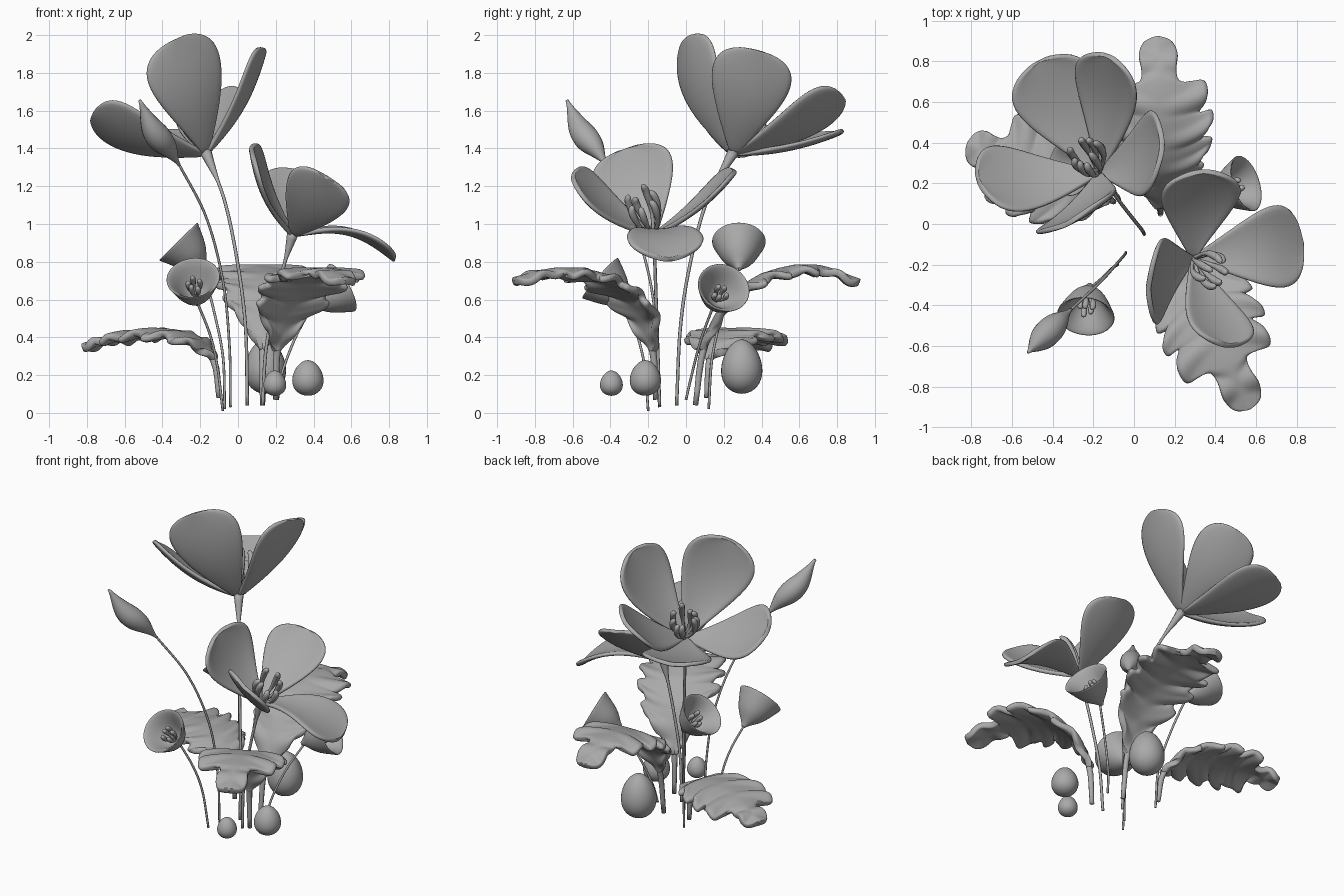
import bpy, bmesh, math, random
from mathutils import Vector, Matrix

if "Cube" in bpy.data.objects:
    bpy.data.objects.remove(bpy.data.objects["Cube"])
random.seed(4)

GREY = bpy.data.materials.new("soft_grey")
GREY.use_nodes = True
GREY.diffuse_color = (0.4, 0.4, 0.4, 1)
GREY.node_tree.nodes["Principled BSDF"].inputs["Base Color"].default_value = (0.4, 0.4, 0.4, 1)


def finish(name, bm, thick=0, levels=0):
    """Turn a bmesh into a smooth object, optionally thickened and subdivided."""
    bmesh.ops.remove_doubles(bm, verts=bm.verts, dist=0.0004)
    bmesh.ops.recalc_face_normals(bm, faces=bm.faces)
    for f in bm.faces:
        f.smooth = True
    me = bpy.data.meshes.new(name)
    bm.to_mesh(me)
    bm.free()
    me.materials.append(GREY)
    ob = bpy.data.objects.new(name, me)
    bpy.context.collection.objects.link(ob)
    if thick:
        m = ob.modifiers.new("thickness", 'SOLIDIFY')
        m.thickness, m.offset = thick, 0
    if levels:
        m = ob.modifiers.new("smooth", 'SUBSURF')
        m.levels = m.render_levels = levels
    return ob


def grid(rows, closed=False):
    """Skin a list of point rows with quads."""
    bm = bmesh.new()
    vs = [[bm.verts.new(p) for p in r] for r in rows]
    n = len(vs[0])
    for a, b in zip(vs, vs[1:]):
        for i in range(n if closed else n - 1):
            j = (i + 1) % n
            bm.faces.new((a[i], a[j], b[j], b[i]))
    return bm, vs


def along(pts, t):
    """Point on a Catmull-Rom path, t from 0 to 1."""
    p = [Vector(q) for q in pts]
    p = [2 * p[0] - p[1]] + p + [2 * p[-1] - p[-2]]
    u = max(0, min(t, 1)) * (len(p) - 3)
    i = min(int(u), len(p) - 4)
    f = u - i
    a, b, c, d = p[i:i + 4]
    return 0.5 * (2 * b + (c - a) * f + (2 * a - 5 * b + 4 * c - d) * f * f
                  + (3 * b - a - 3 * c + d) * f ** 3)


def tube(name, pts, radius, steps=20, sides=8):
    """Round tube along a path; radius is a function of t."""
    rows, side = [], None
    for k in range(steps + 1):
        t = k / steps
        tan = (along(pts, t + 0.01) - along(pts, t - 0.01)).normalized()
        ref = side if side else tan.orthogonal()
        side = (ref - tan * ref.dot(tan)).normalized()
        up = tan.cross(side)
        rows.append([along(pts, t) + radius(t) * (side * math.cos(a) + up * math.sin(a))
                     for a in (2 * math.pi * i / sides for i in range(sides))])
    bm, vs = grid(rows, True)
    bm.faces.new(vs[0])
    bm.faces.new(vs[-1])
    return finish(name, bm)


def lathe(name, profile, base, axis, sides=24, levels=1):
    """Revolve (radius, height) pairs about an axis through base."""
    rot = Vector(axis).to_track_quat('Z', 'Y').to_matrix()
    rows = [[Vector(base) + rot @ Vector((r * math.cos(a), r * math.sin(a), h))
             for a in (2 * math.pi * i / sides for i in range(sides))] for r, h in profile]
    return finish(name, grid(rows, True)[0], levels=levels)


def petal(name, base, tip, axis, half, bulge, twist, cup=0.15):
    """Teardrop petal; bulge bows the midline outwards, twist rolls it, cup lifts the edges."""
    base, tip, axis = Vector(base), Vector(tip), Vector(axis).normalized()
    d = tip - base
    side = Matrix.Rotation(twist, 3, d) @ axis.cross(d).normalized()
    inner = d.cross(side).normalized()
    rows = []
    for k in range(13):
        t = math.sin(k / 12 * math.pi / 2)
        w = half * (1.61 * t * math.sqrt(max(0, 1 - t ** 4)) + 0.06 * (1 - t))
        mid = base + d * t - inner * bulge * math.sin(math.pi * t)
        rows.append([mid + side * w * s + inner * cup * w * s * s
                     for s in (i / 4 for i in range(-4, 5))])
    return finish(name, grid(rows)[0], 0.026, 1)


def stamens(name, base, axis, count, length, spread, r):
    """Cluster of bent filaments with swollen ends."""
    base, axis = Vector(base), Vector(axis).normalized()
    x = axis.orthogonal().normalized()
    y = axis.cross(x)
    for i in range(count):
        a = 2 * math.pi * i / count + random.uniform(-0.3, 0.3)
        out = (x * math.cos(a) + y * math.sin(a)) * spread
        ln = axis * length * random.uniform(0.8, 1.1)
        path = [base, base + ln * 0.4 + out * 0.8, base + ln * 0.8 + out, base + ln + out * 0.8]
        tube(f"{name}_{i + 1}", path,
             lambda t: r * (0.5 + 0.5 * min(1, max(0, t - 0.3) * 4)) * math.sqrt(max(0.03, 1 - t ** 8)), 14)


# Half outline of a lobed leaf: (position along blade, relative width)
LOBES = [(0, 0.06), (0.08, 0.28), (0.16, 0.5), (0.22, 0.66), (0.3, 0.85), (0.335, 0.72), (0.41, 0.95),
         (0.47, 1), (0.485, 0.8), (0.56, 1.02), (0.62, 1), (0.61, 0.76), (0.69, 0.93), (0.77, 0.88),
         (0.765, 0.6), (0.76, 0.37), (0.83, 0.34), (0.91, 0.38), (0.98, 0.26), (1, 0)]
EDGE = [(v, w, 0) for v, w in LOBES]


def leaf(name, path, half, start):
    """Lobed leaf blade that grows out of a stalk along the path."""
    rows, steps = [], 76
    for k in range(steps + 1):
        t = k / steps
        v, w, _ = along(EDGE, t)
        row = []
        for i in range(-6, 7):
            s = i / 6
            u = start + (1 - start) * (t + (v - t) * s * s)
            tan = (along(path, u + 0.01) - along(path, u - 0.01)).normalized()
            side = tan.cross(Vector((0, 0, 1))).normalized()
            up = side.cross(tan)
            wave = 0.016 * math.sin(12 * math.pi * v) * abs(s) - 0.1 * half * w * s * s
            row.append(along(path, u) + side * half * max(0, w) * s + up * wave)
        rows.append(row)
    finish(name + "_blade", grid(rows)[0], 0.04, 1)
    tube(name + "_stalk", path, lambda t: 0.014 + 0.008 * math.sin(math.pi * t) if t < start + 0.1
         else 0.016 * (1 - t) + 0.003)


# Large open flowers: base, axis, stamen count, petals (tip, bulge, half width, twist), stem path
FLOWERS = {
    "tall_flower": ((-0.17, 0.25, 1.37), (-0.13, 0.2, 0.36), 9,
                    [(-0.33, 0, 1.98, 0.05, 0.225, 0.35), (0.14, 0.38, 1.92, 0.04, 0.215, 0.3),
                     (-0.13, 0.83, 1.68, 0.04, 0.185, 0), (-0.47, 0.8, 1.48, 0.03, 0.215, 0),
                     (-0.77, 0.22, 1.58, 0.05, 0.2, 0)],
                    [(0.05, -0.05, 0.04), (0.04, -0.03, 0.45), (0, 0.02, 0.78),
                     (-0.07, 0.11, 1.12), (-0.17, 0.25, 1.38)]),
    "low_flower": ((0.29, -0.17, 0.94), (0.15, -0.09, 0.25), 7,
                   [(0.34, 0.26, 1.28, 0.03, 0.2, -0.35), (0.83, -0.09, 0.81, -0.08, 0.205, -0.35),
                    (0.47, -0.6, 1.25, 0.03, 0.18, 0), (0.07, -0.32, 1.4, 0.04, 0.22, 0)],
                   [(0.13, -0.14, 0.04), (0.15, -0.15, 0.35), (0.21, -0.16, 0.65), (0.29, -0.17, 0.95)])}
for name, (base, axis, count, petals, path) in FLOWERS.items():
    for i, (x, y, z, bulge, half, twist) in enumerate(petals):
        petal(f"{name}_petal_{i + 1}", base, (x, y, z), axis, half, bulge, twist)
    stamens(name + "_stamen", base, axis, count, 0.27, 0.075, 0.02)
    tube(name + "_stem", path, lambda t: 0.009 + 0.022 * max(0, t - 0.85) / 0.15, 30)

# Closed bud on its long thin stem
tube("bud", [(-0.31, -0.42, 1.31), (-0.37, -0.48, 1.4), (-0.45, -0.56, 1.5), (-0.52, -0.63, 1.655)],
     lambda t: 0.008 + 0.06 * math.sin(math.pi * t ** 1.15) ** 1.4, 24, 14)
tube("bud_stem", [(-0.04, -0.14, 0.03), (-0.045, -0.15, 0.35), (-0.08, -0.19, 0.7),
                  (-0.17, -0.29, 1.04), (-0.32, -0.43, 1.33)], lambda t: 0.007, 30)

# Small trumpet flowers: throat, facing direction, stem points down to the foot
BELL = [(0.012, -0.03), (0.03, 0), (0.08, 0.045), (0.11, 0.1), (0.138, 0.165), (0.146, 0.18),
        (0.138, 0.184), (0.108, 0.15), (0.08, 0.1), (0.045, 0.05), (0.001, 0.03)]
BELLS = {
    "front_bell": ((-0.22, -0.32, 0.595), (-0.09, -0.7, 0.62),
                   [(-0.15, -0.26, 0.42), (-0.11, -0.22, 0.25), (-0.08, -0.2, 0.01)]),
    "side_bell": ((0.4, 0.15, 0.58), (0.82, 0.27, 0.45),
                  [(0.3, 0.08, 0.39), (0.23, 0.03, 0.2), (0.21, 0, 0.07)]),
    "rear_bell": ((-0.19, 0.28, 0.78), (-0.67, 0, 0.68),
                  [(-0.13, 0.2, 0.55), (-0.08, 0.14, 0.3), (-0.07, 0.12, 0.02)])}
for name, (base, axis, foot) in BELLS.items():
    lathe(name, BELL, base, axis)
    stamens(name + "_stamen", Vector(base) + Vector(axis).normalized() * 0.03, axis, 5, 0.12, 0.035, 0.015)
    tube(name + "_stem", [Vector(base)] + foot, lambda t: 0.007, 24)

# Three arching lobed leaves
leaf("left_leaf", [(-0.1, 0.11, 0.08), (-0.13, 0.125, 0.28), (-0.25, 0.17, 0.4),
                   (-0.45, 0.25, 0.43), (-0.65, 0.33, 0.4), (-0.82, 0.39, 0.35)], 0.25, 0.2)
leaf("rear_leaf", [(0.13, 0.05, 0.04), (0.13, 0.1, 0.36), (0.13, 0.25, 0.61),
                   (0.13, 0.45, 0.735), (0.125, 0.69, 0.765), (0.115, 0.92, 0.69)], 0.255, 0.18)
leaf("front_leaf", [(0.2, -0.16, 0.07), (0.21, -0.18, 0.35), (0.27, -0.27, 0.58),
                    (0.36, -0.45, 0.72), (0.46, -0.68, 0.75), (0.57, -0.91, 0.7)], 0.26, 0.18)

# Rounded egg shaped pods near the ground
for name, pos, r, h in (("large_pod", (0.145, 0.295, 0.1), 0.112, 0.29),
                        ("middle_pod", (0.37, -0.215, 0.09), 0.085, 0.19),
                        ("small_pod", (0.195, -0.395, 0.09), 0.062, 0.135)):
    angles = [math.pi * k / 12 for k in range(13)]
    lathe(name, [(max(0.0001, r * math.sin(a) * (1 + 0.16 * math.cos(a))), h * (1 - math.cos(a)) / 2)
                 for a in angles], pos, (0, 0, 1), 16)
